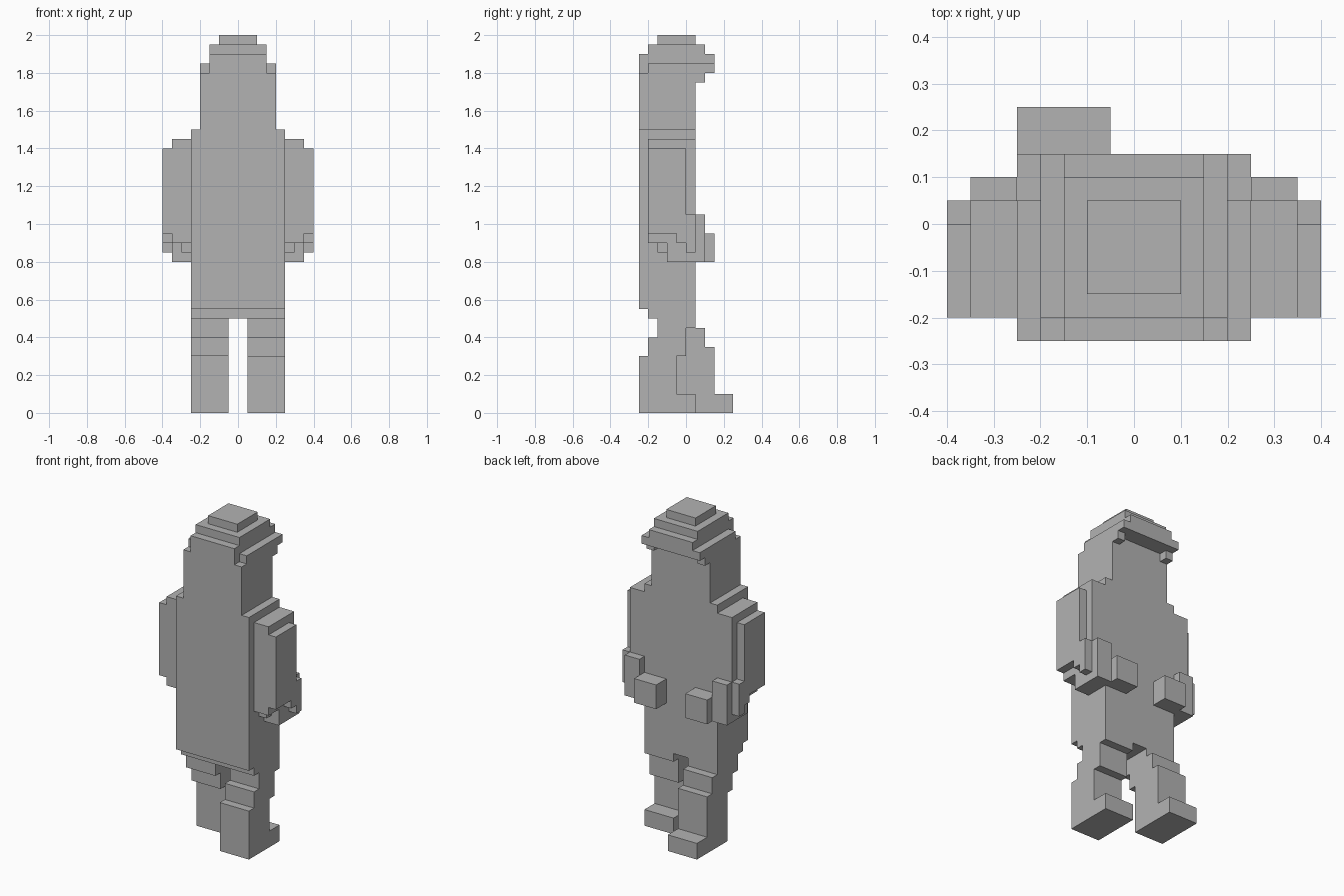
import bpy
import bmesh

U = 0.05  # one block

if "Cube" in bpy.data.objects:
    bpy.data.objects.remove(bpy.data.objects["Cube"], do_unlink=True)

grey = bpy.data.materials.new("plain grey")
grey.use_nodes = True
GREY = (0.45, 0.45, 0.45, 1)
grey.diffuse_color = GREY
for node in grey.node_tree.nodes:
    if node.type == "BSDF_PRINCIPLED":
        node.inputs["Base Color"].default_value = GREY
        node.inputs["Roughness"].default_value = 0.9


def slab(name, x0, x1, profile, mirror=False):
    """Extrude a side profile of (y, z) blocks from x0 to x1."""
    bm = bmesh.new()
    face = bm.faces.new([bm.verts.new((x0 * U, y * U, z * U)) for y, z in profile])
    grown = bmesh.ops.extrude_face_region(bm, geom=[face])["geom"]
    moved = [v for v in grown if isinstance(v, bmesh.types.BMVert)]
    bmesh.ops.translate(bm, verts=moved, vec=((x1 - x0) * U, 0, 0))
    # extruding keeps the first cap in some versions, so close any open side
    edges = [e for e in bm.edges if e.is_boundary]
    if edges:
        bmesh.ops.holes_fill(bm, edges=edges)
    bmesh.ops.recalc_face_normals(bm, faces=bm.faces)
    mesh = bpy.data.meshes.new(name)
    bm.to_mesh(mesh)
    bm.free()
    mesh.materials.append(grey)
    obj = bpy.data.objects.new(name, mesh)
    bpy.context.collection.objects.link(obj)
    if mirror:
        obj.modifiers.new("both sides", "MIRROR")
    return obj


def rect(y0, y1, z0, z1):
    return [(y0, z0), (y1, z0), (y1, z1), (y0, z1)]


# Torso with a small step under its front edge
slab("torso", -5, 5, [(-4, 10), (1, 10), (1, 30), (-5, 30), (-5, 11), (-4, 11)])

# Head core, with the stepped crown and the ledge at the back
slab("head", -3, 3, [(-5, 30), (1, 30), (1, 36), (3, 36), (3, 38), (2, 38),
                     (2, 39), (-4, 39), (-4, 38), (-5, 38)])
slab("head_side", 3, 4, [(-5, 30), (1, 30), (1, 35), (2, 35), (2, 36), (3, 36),
                         (3, 37), (-4, 37), (-4, 36), (-5, 36)], mirror=True)
slab("head_top", -2, 2, rect(-3, 1, 39, 40))

# Arms, built in thin layers from the torso outwards
slab("arm_inner", 5, 6, [(-4, 18), (-3, 18), (-3, 17), (-2, 17), (-2, 16), (2, 16),
                         (2, 21), (1, 21), (1, 29), (-4, 29)], mirror=True)
slab("arm_middle", 6, 7, [(-4, 18), (-2, 18), (-2, 16), (2, 16),
                          (2, 21), (1, 21), (1, 29), (-4, 29)], mirror=True)
slab("arm_outer", 7, 8, [(-4, 19), (-1, 19), (-1, 18), (0, 18), (0, 17), (1, 17),
                         (1, 21), (0, 21), (0, 28), (-4, 28)], mirror=True)
slab("hand", 2, 5, rect(1, 3, 16, 19), mirror=True)

# Legs in mid stride
slab("left_leg", 1, 5, [(-5, 0), (1, 0), (1, 2), (-1, 2), (-1, 6), (0, 6), (0, 9),
                        (1, 9), (1, 10), (-3, 10), (-3, 8), (-4, 8), (-4, 6), (-5, 6)])
slab("right_leg", -5, -1, [(-1, 0), (5, 0), (5, 2), (3, 2), (3, 7), (2, 7), (2, 9),
                           (1, 9), (1, 10), (-3, 10), (-3, 8), (-2, 8), (-2, 6), (-1, 6)])
